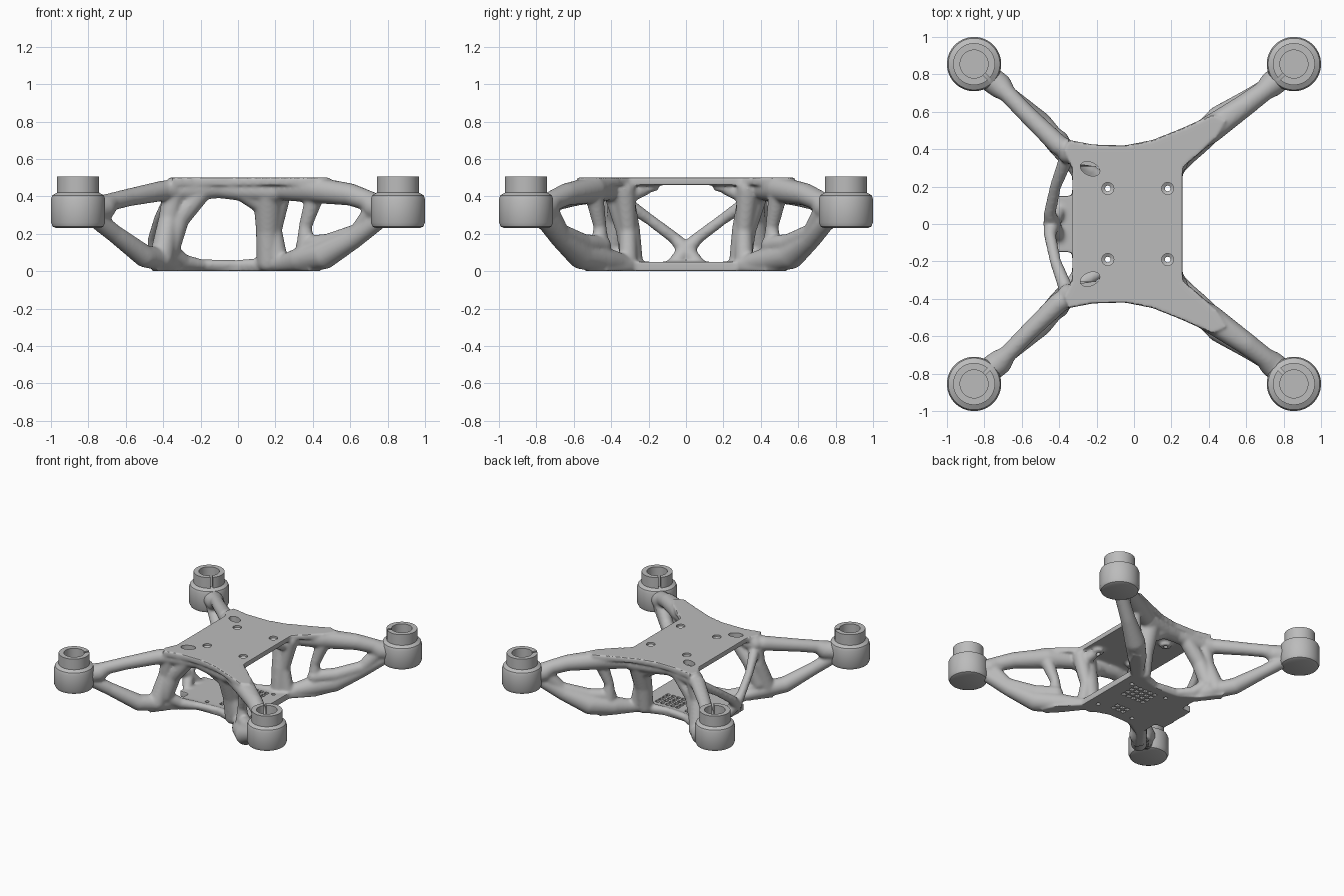
import bpy, bmesh, math
from mathutils import Vector, Matrix

cube = bpy.data.objects.get("Cube")
if cube:
    bpy.data.objects.remove(cube, do_unlink=True)

GREY = (0.5, 0.5, 0.5, 1)
grey = bpy.data.materials.new("matte grey")
grey.use_nodes = True
grey.diffuse_color = GREY
grey.node_tree.nodes["Principled BSDF"].inputs["Base Color"].default_value = GREY

# Unit ball points, the ends of every limb
ball = bmesh.new()
bmesh.ops.create_icosphere(ball, subdivisions=3, radius=1)
BALL = [v.co.copy() for v in ball.verts]
ball.free()


def make_object(name, bm, helper=False):
    bmesh.ops.recalc_face_normals(bm, faces=bm.faces[:])
    mesh = bpy.data.meshes.new(name)
    bm.to_mesh(mesh)
    bm.free()
    mesh.materials.append(grey)
    obj = bpy.data.objects.new(name, mesh)
    obj.hide_render = helper
    bpy.context.collection.objects.link(obj)
    return obj


def merge(bm, part):
    """Move the finished part into the larger mesh."""
    bmesh.ops.recalc_face_normals(part, faces=part.faces[:])
    temp = bpy.data.meshes.new("temp")
    part.to_mesh(temp)
    part.free()
    bm.from_mesh(temp)
    bpy.data.meshes.remove(temp)


def limb(bm, *stops):
    """Chain of tapered capsules through (x, y, z, radius) stops, on both sides."""
    for side in (1, -1):
        for ends in zip(stops, stops[1:]):
            part = bmesh.new()
            for x, y, z, r in ends:
                for point in BALL:
                    p = Vector((x, side * y, z)) + point * r
                    p.z = min(max(p.z, 0.0), 0.5)
                    part.verts.new(p)
            bmesh.ops.convex_hull(part, input=part.verts[:])
            loose = [v for v in part.verts if not v.link_faces]
            bmesh.ops.delete(part, geom=loose, context="VERTS")
            merge(bm, part)


def plate(bm, half, low, high):
    """Flat plate from the +y half of its outline."""
    outline = half + [(x, -y) for x, y in reversed(half)]
    face = bm.faces.new([bm.verts.new((x, y, low)) for x, y in outline])
    up = bmesh.ops.extrude_face_region(bm, geom=[face])["geom"]
    bmesh.ops.translate(bm, vec=(0, 0, high - low),
                        verts=[g for g in up if isinstance(g, bmesh.types.BMVert)])


def box(bm, center, size, turn=0):
    mat = Matrix.Translation(center) @ Matrix.Rotation(turn, 4, "Z") @ Matrix.Diagonal((*size, 1))
    bmesh.ops.create_cube(bm, size=1, matrix=mat)


def lathe(bm, profile, center, steps, stretch=(1, 1), turn=0):
    part = bmesh.new()
    verts = [part.verts.new((r, 0, z)) for r, z in profile]
    edges = [part.edges.new(p) for p in zip(verts, verts[1:])]
    bmesh.ops.spin(part, geom=verts + edges, cent=(0, 0, 0), axis=(0, 0, 1),
                   angle=math.tau, steps=steps)
    bmesh.ops.remove_doubles(part, verts=part.verts[:], dist=0.0005)
    part.transform(Matrix.Translation((*center, 0)) @ Matrix.Rotation(turn, 4, "Z")
                   @ Matrix.Diagonal((*stretch, 1, 1)))
    merge(bm, part)


def finish(obj, cutter, angle):
    """Cut the holes, bake the modifiers, drop the cutter and shade."""
    mod = obj.modifiers.new("holes", "BOOLEAN")
    mod.operation, mod.solver, mod.object = "DIFFERENCE", "EXACT", cutter
    bpy.context.view_layer.update()
    baked = bpy.data.meshes.new_from_object(obj.evaluated_get(bpy.context.evaluated_depsgraph_get()))
    obj.modifiers.clear()
    obj.data = baked
    bpy.data.objects.remove(cutter, do_unlink=True)
    bpy.ops.object.select_all(action="DESELECT")
    obj.select_set(True)
    bpy.context.view_layer.objects.active = obj
    bpy.ops.object.shade_smooth_by_angle(angle=math.radians(angle))


# Body: two plates joined by blended limbs
bm = bmesh.new()
plate(bm, [(0.26, 0.3), (0.36, 0.385), (0.44, 0.46), (0.49, 0.55), (0.42, 0.585), (0.25, 0.51),
           (0.1, 0.45), (-0.05, 0.42), (-0.22, 0.425), (-0.35, 0.45), (-0.37, 0.39),
           (-0.33, 0.29)], 0.46, 0.5)
plate(bm, [(0.26, 0.27), (0.4, 0.42), (0.44, 0.52), (0.38, 0.54), (0.2, 0.32), (0, 0.26),
           (-0.2, 0.27), (-0.32, 0.36), (-0.43, 0.5), (-0.46, 0.44), (-0.33, 0.27),
           (-0.33, 0.15), (-0.41, 0.15)], 0, 0.05)

# Upper arms
limb(bm, (-0.28, 0.36, 0.44, 0.05), (-0.4, 0.42, 0.43, 0.055), (-0.58, 0.595, 0.395, 0.048),
     (-0.68, 0.7, 0.37, 0.048), (-0.72, 0.74, 0.34, 0.068), (-0.8, 0.8, 0.33, 0.07))
limb(bm, (0.22, 0.4, 0.44, 0.06), (0.4, 0.5, 0.44, 0.075), (0.6, 0.64, 0.41, 0.06),
     (0.7, 0.715, 0.375, 0.055), (0.74, 0.75, 0.34, 0.07), (0.8, 0.8, 0.33, 0.07))
# Lower arms
limb(bm, (-0.3, 0.27, 0.03, 0.03), (-0.4, 0.42, 0.06, 0.06), (-0.5, 0.54, 0.08, 0.06),
     (-0.66, 0.68, 0.2, 0.048), (-0.76, 0.77, 0.28, 0.05))
limb(bm, (0.2, 0.28, 0.03, 0.04), (0.34, 0.44, 0.06, 0.07), (0.46, 0.56, 0.085, 0.075),
     (0.62, 0.67, 0.175, 0.055), (0.76, 0.76, 0.28, 0.05))
limb(bm, (0.36, 0.45, 0.14, 0.05), (0.48, 0.55, 0.15, 0.05), (0.64, 0.67, 0.21, 0.045),
     (0.72, 0.73, 0.31, 0.055))
# Pillars and rim of the side arches
limb(bm, (-0.41, 0.44, 0.07, 0.065), (-0.37, 0.38, 0.28, 0.055), (-0.34, 0.38, 0.44, 0.06))
limb(bm, (-0.37, 0.39, 0.12, 0.06), (-0.32, 0.365, 0.28, 0.06), (-0.2, 0.36, 0.42, 0.055))
limb(bm, (0.16, 0.29, 0.05, 0.06), (0.16, 0.31, 0.22, 0.065), (0.16, 0.36, 0.42, 0.08))
limb(bm, (0.22, 0.31, 0.05, 0.05), (0.19, 0.31, 0.22, 0.045), (0.23, 0.33, 0.44, 0.06))
limb(bm, (0.36, 0.46, 0.12, 0.05), (0.36, 0.46, 0.24, 0.035), (0.41, 0.49, 0.4, 0.05))
limb(bm, (-0.35, 0.38, 0.43, 0.06), (-0.1, 0.35, 0.445, 0.055), (0.02, 0.36, 0.435, 0.06),
     (0.2, 0.39, 0.43, 0.065))
limb(bm, (0.02, 0.36, 0.43, 0.055), (0.13, 0.345, 0.36, 0.055))
limb(bm, (-0.3, 0.27, 0.035, 0.03), (0, 0.24, 0.035, 0.025), (0.16, 0.28, 0.035, 0.04))
limb(bm, (-0.37, 0.39, 0.11, 0.05), (-0.29, 0.32, 0.05, 0.04), (-0.2, 0.27, 0.035, 0.03))
# Corner lugs under the top plate
limb(bm, (0.18, 0.2, 0.45, 0.035), (0.2, 0.27, 0.42, 0.04))
# V brace on the open side
limb(bm, (-0.4, 0.07, 0.035, 0.035), (-0.44, 0, 0.11, 0.045), (-0.45, 0.06, 0.175, 0.032),
     (-0.42, 0.2, 0.28, 0.03), (-0.37, 0.33, 0.37, 0.038))
# Screw bosses
screws = [(x, y) for x in (-0.14, 0.18) for y in (-0.19, 0.19)]
for spot in screws:
    lathe(bm, [(0, 0.43), (0.04, 0.43), (0.05, 0.48), (0, 0.48)], spot, 24)
body = make_object("frame_body", bm)
blend = body.modifiers.new("blend", "REMESH")
blend.mode, blend.voxel_size, blend.use_smooth_shade = "VOXEL", 0.01, True
soften = body.modifiers.new("soften", "SMOOTH")
soften.factor, soften.iterations = 0.5, 8

# Holes: screws, oval slots, vent grids, motor sockets
bm = bmesh.new()
for spot in screws:
    lathe(bm, [(0, -0.05), (0.015, -0.05), (0.015, 0.475), (0.032, 0.485), (0.032, 0.55), (0, 0.55)],
          spot, 24)
for side in (1, -1):
    lathe(bm, [(0, 0.42), (1, 0.42), (1, 0.55), (0, 0.55)], (-0.235, side * 0.295), 24,
          (0.055, 0.035), side * -0.4)
for i in range(5):
    for j in range(4):
        box(bm, (0.045 * i - 0.05, 0.045 * j + 0.04, 0.02), (0.03, 0.03, 0.12))
for i in range(3):
    for j in range(2):
        box(bm, (0.045 * i - 0.03, 0.045 * j - 0.16, 0.02), (0.03, 0.03, 0.12))
corners = [(sx * 0.855, sy * 0.855) for sx in (-1, 1) for sy in (-1, 1)]
for corner in corners:
    lathe(bm, [(0, 0.25), (0.13, 0.25), (0.13, 0.41), (0, 0.41)], corner, 32)
finish(body, make_object("hole_cutter", bm, True), 40)

# Motor pods with a slotted open collar
POD = [(0, 0.23), (0.115, 0.23), (0.135, 0.238), (0.145, 0.26), (0.145, 0.385), (0.138, 0.405),
       (0.112, 0.42), (0.112, 0.505), (0.075, 0.505), (0.075, 0.27), (0, 0.27)]
for x, y in corners:
    name = ("back" if y > 0 else "front") + ("_left" if x > 0 else "_right")
    bm = bmesh.new()
    lathe(bm, POD, (x, y), 64)
    pod = make_object(name + "_motor_pod", bm)
    bm = bmesh.new()
    inward = Vector((-x, -y, 0)).normalized() * 0.095
    box(bm, Vector((x, y, 0.48)) + inward, (0.06, 0.018, 0.12), math.atan2(-y, -x))
    finish(pod, make_object("slot_cutter", bm, True), 35)
